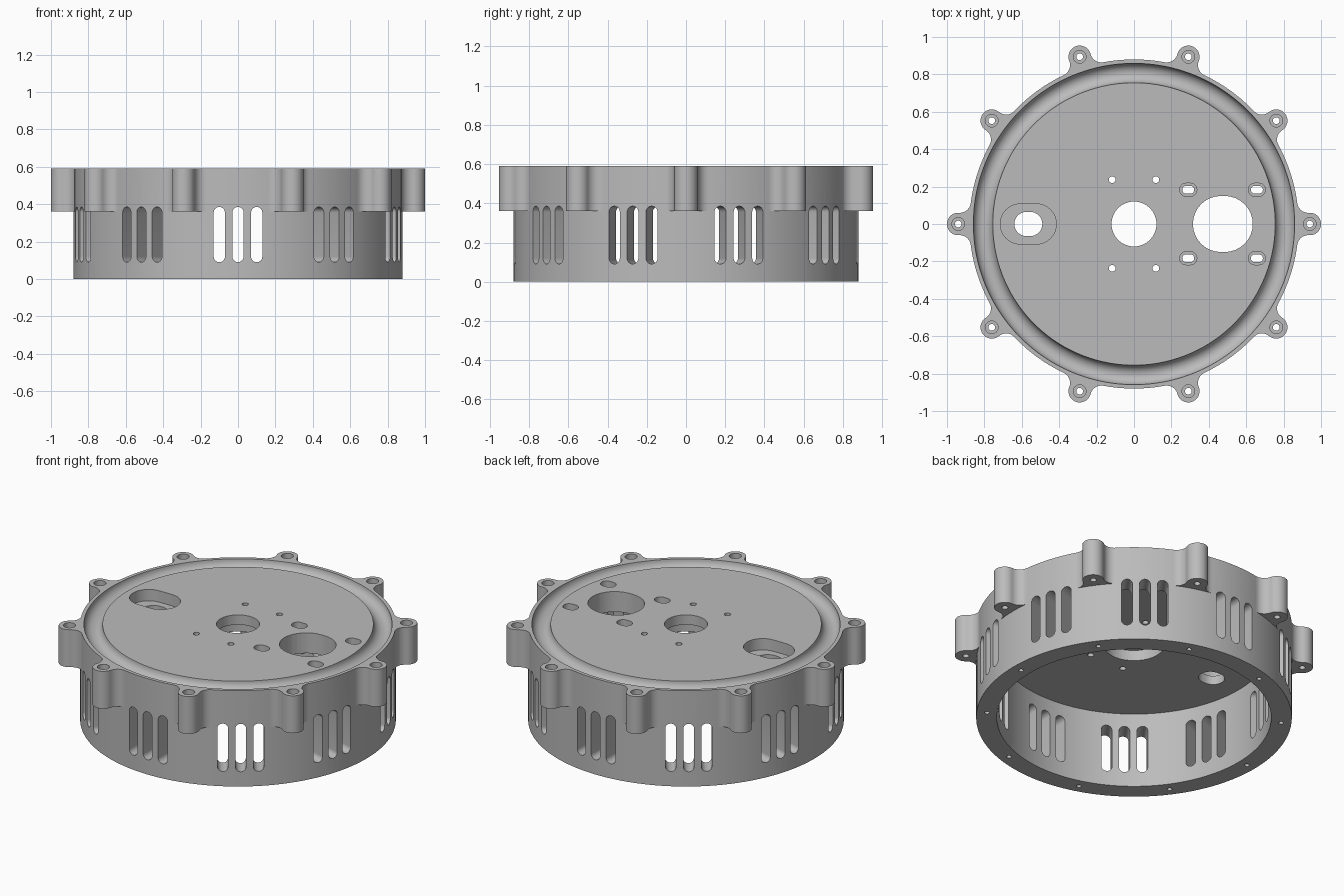
import bpy, bmesh
from math import sin, cos, pi, radians
from mathutils import Matrix, Vector

cube = bpy.data.objects.get("Cube")
if cube:
    bpy.data.objects.remove(cube, do_unlink=True)

HEIGHT, OUTER, INNER, CEILING = 0.59, 0.88, 0.765, 0.465
LUG_BASE, LUG_DIST, LUG_R = 0.36, 0.94, 0.06
COUNT = 10
STEP = 2 * pi / COUNT

grey = bpy.data.materials.new("machined grey")
grey.use_nodes = True
colour = (0.5, 0.5, 0.5, 1)
grey.diffuse_color = colour
grey.node_tree.nodes["Principled BSDF"].inputs["Base Color"].default_value = colour


def arc(cx, cy, r, a0, a1, n):
    return [(cx + r * cos(a0 + (a1 - a0) * i / n), cy + r * sin(a0 + (a1 - a0) * i / n))
            for i in range(n + 1)]


def rounded_slot(cx, cy, width, height):
    """Slot outline with round ends along its longer direction."""
    r = min(width, height) / 2
    dx, dy = width / 2 - r, height / 2 - r
    if dx >= dy:
        return arc(cx + dx, cy, r, -pi / 2, pi / 2, 16) + arc(cx - dx, cy, r, pi / 2, 3 * pi / 2, 16)
    return arc(cx, cy + dy, r, 0, pi, 16) + arc(cx, cy - dy, r, pi, 2 * pi, 16)


def circle(cx, cy, r, n=32):
    return arc(cx, cy, r, 0, 2 * pi, n)[:-1]


def prism(bm, outline, z0, z1, matrix=Matrix()):
    rings = [[bm.verts.new(matrix @ Vector((x, y, z))) for x, y in outline] for z in (z0, z1)]
    low, high = rings
    bm.faces.new(low[::-1])
    bm.faces.new(high)
    n = len(outline)
    for i in range(n):
        j = (i + 1) % n
        bm.faces.new((low[i], low[j], high[j], high[i]))


def finish(bm, name):
    bmesh.ops.recalc_face_normals(bm, faces=bm.faces)
    mesh = bpy.data.meshes.new(name)
    bm.to_mesh(mesh)
    bm.free()
    mesh.materials.append(grey)
    obj = bpy.data.objects.new(name, mesh)
    bpy.context.collection.objects.link(obj)
    return obj


def combine(target, tool, operation):
    tool.hide_render = True
    mod = target.modifiers.new(operation.lower(), "BOOLEAN")
    mod.operation, mod.solver, mod.object = operation, "EXACT", tool
    bpy.context.view_layer.objects.active = target
    bpy.ops.object.modifier_apply(modifier=mod.name)
    bpy.data.objects.remove(tool, do_unlink=True)


# Turned body: drum wall, top plate and half-round groove
groove = arc(0.807, HEIGHT, 0.052, 0, -pi, 14)
profile = [(0, CEILING), (INNER, CEILING), (INNER, 0), (OUTER, 0), (OUTER, HEIGHT)]
profile += groove + [(0, HEIGHT)]
bm = bmesh.new()
verts = [bm.verts.new((x, 0, z)) for x, z in profile]
edges = [bm.edges.new(pair) for pair in zip(verts, verts[1:])]
bmesh.ops.spin(bm, geom=verts + edges, cent=(0, 0, 0), axis=(0, 0, 1),
               angle=2 * pi, steps=160, use_merge=True)
bmesh.ops.remove_doubles(bm, verts=bm.verts, dist=0.0001)
housing = finish(bm, "drum_housing")

# Bolt lugs with concave fillets flowing into the wall
half = radians(7.32)
fx, fy = LUG_DIST * cos(half), LUG_DIST * sin(half)
lean = half / 2
side = arc(fx, fy, LUG_R, half + pi, 3 * pi / 2 + lean, 10)
tip = arc(LUG_DIST, 0, LUG_R, pi / 2 + lean, 0, 14)
upper = side + tip[1:]
lower = [(x, -y) for x, y in upper[-2::-1]]
lug_outline = upper + lower + arc(0, 0, 0.868, -half, half, 6)
bm = bmesh.new()
for i in range(COUNT):
    prism(bm, lug_outline, LUG_BASE, HEIGHT, Matrix.Rotation(i * STEP, 4, "Z"))
combine(housing, finish(bm, "bolt_lugs"), "UNION")

# Through holes, vent slots and blind base holes
bm = bmesh.new()
ABOVE = HEIGHT + 0.05
mounts = [(x, y) for x in (0.29, 0.657) for y in (-0.183, 0.183)]
prism(bm, circle(0, 0, 0.12, 48), 0.4, ABOVE)
prism(bm, rounded_slot(0.475, 0, 0.32, 0.3), 0.4, ABOVE)
prism(bm, rounded_slot(-0.565, 0, 0.15, 0.13), 0.4, ABOVE)
for x, y in mounts:
    prism(bm, rounded_slot(x, y, 0.064, 0.042), 0.4, ABOVE)
for x in (-0.117, 0.117):
    for y in (-0.237, 0.237):
        prism(bm, circle(x, y, 0.018, 20), 0.4, ABOVE)
for i in range(COUNT):
    turn = Matrix.Rotation(i * STEP, 4, "Z")
    prism(bm, circle(LUG_DIST, 0, 0.018, 20), 0.3, ABOVE, turn)
    prism(bm, circle(0.822, 0, 0.014, 16), -0.05, 0.1, turn)
    # Local x, y, z become tangent, height and radius
    radial = Matrix.Rotation((i + 0.5) * STEP, 4, "Z") @ Matrix(
        ((0, 0, 1, 0), (1, 0, 0, 0), (0, 1, 0, 0), (0, 0, 0, 1)))
    for offset in (-0.1, 0, 0.1):
        prism(bm, rounded_slot(offset, 0.238, 0.06, 0.295), 0.68, 0.95, radial)
combine(housing, finish(bm, "hole_cutter"), "DIFFERENCE")

# Stepped recesses around the holes
bm = bmesh.new()
prism(bm, rounded_slot(-0.565, 0, 0.3, 0.215), HEIGHT - 0.07, ABOVE)
prism(bm, circle(0, 0, 0.168, 48), 0.4, 0.53)
for x, y in mounts:
    prism(bm, rounded_slot(x, y, 0.092, 0.07), HEIGHT - 0.06, ABOVE)
for i in range(COUNT):
    prism(bm, circle(LUG_DIST, 0, 0.034, 28), HEIGHT - 0.06, ABOVE,
          Matrix.Rotation(i * STEP, 4, "Z"))
combine(housing, finish(bm, "recess_cutter"), "DIFFERENCE")

# Smooth curved walls, keep machined edges crisp
bpy.ops.object.select_all(action="DESELECT")
housing.select_set(True)
bpy.context.view_layer.objects.active = housing
bpy.ops.object.shade_smooth_by_angle(angle=radians(30))
